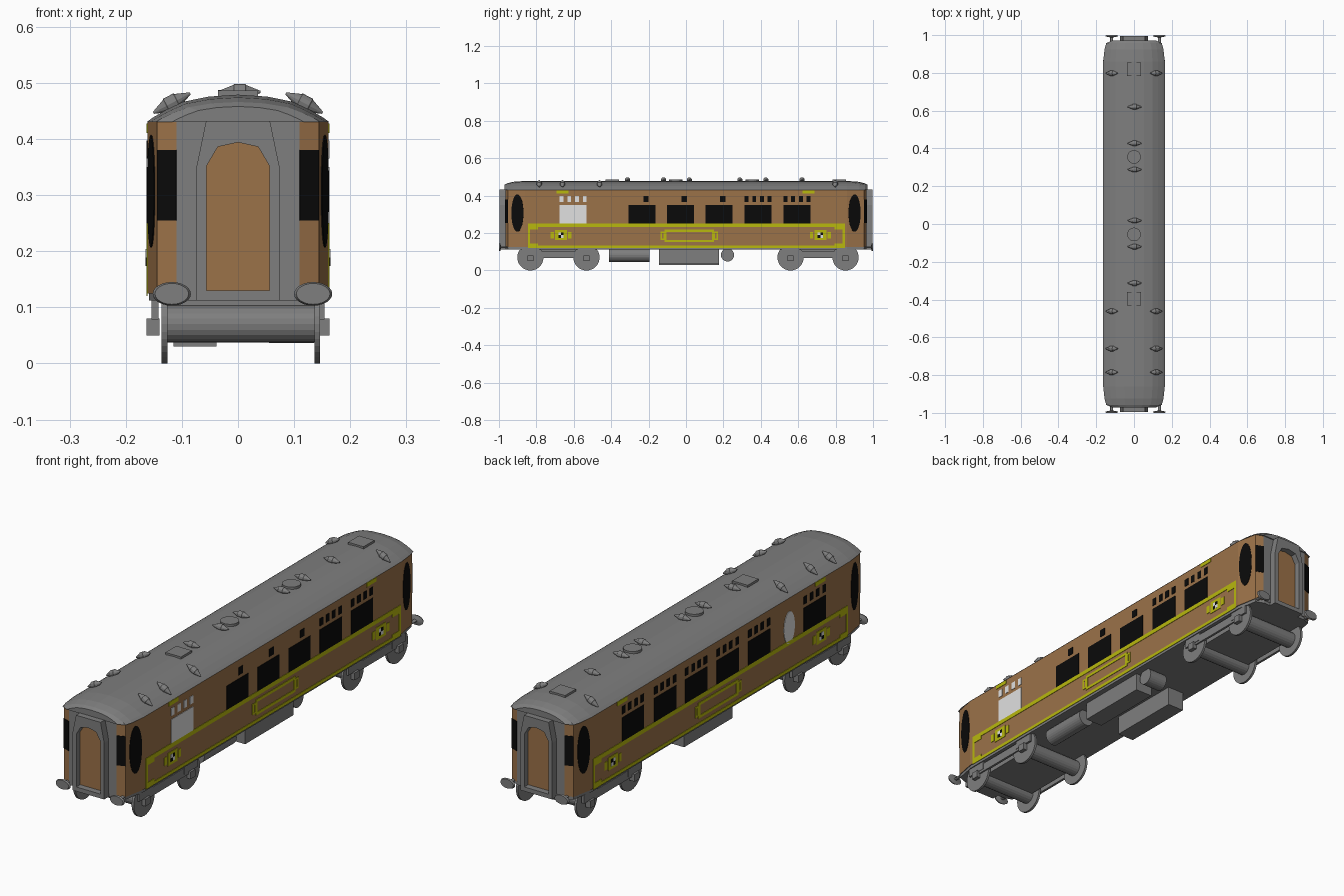
import bpy, bmesh, math
from mathutils import Vector, Matrix

if "Cube" in bpy.data.objects:
    bpy.data.objects.remove(bpy.data.objects["Cube"])


def material(name, rgb):
    m = bpy.data.materials.new(name)
    m.diffuse_color = (*rgb, 1)
    m.use_nodes = True
    m.node_tree.nodes["Principled BSDF"].inputs["Base Color"].default_value = m.diffuse_color
    return m


GREY = material("grey", (0.21, 0.21, 0.21))
BROWN = material("brown", (0.33, 0.168, 0.066))
BLACK = material("black", (0.003, 0.003, 0.003))
YELLOW = material("yellow", (0.48, 0.48, 0.004))
WHITE = material("pale_glass", (0.75, 0.75, 0.75))


def finish(name, bm, *mats):
    bmesh.ops.recalc_face_normals(bm, faces=bm.faces)
    me = bpy.data.meshes.new(name)
    bm.to_mesh(me)
    bm.free()
    for m in mats:
        me.materials.append(m)
    ob = bpy.data.objects.new(name, me)
    bpy.context.collection.objects.link(ob)
    return ob


def add_prism(bm, pts, off):
    a = [bm.verts.new(p) for p in pts]
    b = [bm.verts.new(Vector(p) + Vector(off)) for p in pts]
    n = len(a)
    bm.faces.new(a)
    bm.faces.new(b[::-1])
    for i in range(n):
        bm.faces.new((a[i], a[(i + 1) % n], b[(i + 1) % n], b[i]))


def prisms(name, mat, items):
    bm = bmesh.new()
    for pts, off in items:
        add_prism(bm, pts, off)
    return finish(name, bm, mat)


def box(x0, x1, y0, y1, z0, z1):
    return [(x0, y0, z0), (x0, y1, z0), (x0, y1, z1), (x0, y0, z1)], (x1 - x0, 0, 0)


def side_plates(name, mat, side, rects, t=0.002):
    # thin plates (y0, y1, z0, z1) on one long side
    x = side * 0.1615
    return prisms(name, mat, [box(x, x + side * t, *r) for r in rects])


def lathe(bm, prof, M, n=24):
    # turned part about local x: profile of (x, radius)
    rings = [[bm.verts.new(M @ Vector((x, r * math.cos(2 * math.pi * i / n), r * math.sin(2 * math.pi * i / n))))
              for i in range(n)] for x, r in prof]
    for a, b in zip(rings, rings[1:]):
        for i in range(n):
            bm.faces.new((a[i], a[(i + 1) % n], b[(i + 1) % n], b[i]))
    bm.faces.new(rings[0])
    bm.faces.new(rings[-1])


def mirror4(quarter):
    # quarter plan to full closed outline
    q = quarter
    return ([(x, y) for x, y in q] + [(-x, y) for x, y in q[::-1]]
            + [(-x, -y) for x, y in q] + [(x, -y) for x, y in q[::-1]])


# Body shell: brown sides, grey end centres
A, B, C = (0.1615, 0.862), (0.144, 0.953), (0.11, 0.966)
bm = bmesh.new()
add_prism(bm, [(x, y, 0.125) for x, y in mirror4([A, B, C])], (0, 0, 0.305))
body = finish("body_shell", bm, BROWN, GREY)
for p in body.data.polygons:
    if abs(p.normal.y) > 0.99 or abs(p.normal.z) > 0.9:
        p.material_index = 1
prisms("floor_frame", GREY, [([(x * 0.98, y * 0.998, 0.112) for x, y in mirror4([A, B, C])], (0, 0, 0.014))])

# Roof lofted through cross-sections, drooping at both ends
SECTION = [(1, 0), (0.93, 0.17), (0.78, 0.46), (0.6, 0.74), (0.32, 0.93), (0, 1)]
half = SECTION + [(-x, z) for x, z in SECTION[-2::-1]]
stations = [(0.86, 0.163, 0.479), (0.925, 0.156, 0.474), (0.957, 0.147, 0.466), (0.971, 0.118, 0.458)]
stations = [(-y, w, h) for y, w, h in stations[::-1]] + stations
bm = bmesh.new()
rings = [[bm.verts.new((x * w, y, 0.43 + z * (h - 0.43))) for x, z in half] for y, w, h in stations]
for a, b in zip(rings, rings[1:]):
    for i in range(len(a)):
        j = (i + 1) % len(a)
        bm.faces.new((a[i], a[j], b[j], b[i]))
bm.faces.new(rings[0])
bm.faces.new(rings[-1])
finish("roof", bm, GREY)

# Roof ventilators, round covers and square hatches
bm = bmesh.new()
VENT = [(-0.037, 0.002), (-0.012, 0.012), (-0.01, 0.014), (0.01, 0.014), (0.012, 0.012), (0.037, 0.002)]
for y in (0.62, 0.427, 0.288, 0.018, -0.12, -0.313):
    lathe(bm, VENT, Matrix.Translation((0.003, y, 0.484)), 12)
for y in (0.798, -0.462, -0.66, -0.785):
    for s in (-1, 1):
        lathe(bm, VENT, Matrix.Translation((s * 0.118, y, 0.464)) @ Matrix.Rotation(s * math.radians(28), 4, 'Y'), 12)
finish("roof_ventilators", bm, GREY)
bm = bmesh.new()
for y in (0.355, -0.055):
    lathe(bm, [(0, 0.036), (0.022, 0.036)],
          Matrix.Translation((0, y, 0.465)) @ Matrix.Rotation(-math.pi / 2, 4, 'Y'))
finish("roof_round_covers", bm, GREY)
prisms("roof_hatches", GREY, [box(-0.036, 0.036, y - 0.036, y + 0.036, 0.465, 0.486) for y in (0.82, -0.395)])


def quad(y0, y1):
    # four small top lights above a window
    step = (y1 - y0 - 0.021) / 3
    return [(y0 + i * step, y0 + i * step + 0.021, 0.365, 0.397) for i in range(4)]


def single(y0, y1):
    c = (y0 + y1) / 2 + 0.02
    return [(c - 0.014, c + 0.014, 0.365, 0.397)]


def frame(y0, y1, z0, z1, t):
    return [(y0, y1, z1 - t, z1), (y0, y1, z0, z0 + t), (y0, y0 + t, z0 + t, z1 - t), (y1 - t, y1, z0 + t, z1 - t)]


def window(y0):
    return (y0, y0 + 0.145, 0.25, 0.35)


# Right side windows
wins = []
for y, lights in ((-0.307, single), (-0.102, single), (0.104, single), (0.313, quad), (0.521, quad)):
    wins += [window(y)] + lights(y, y + 0.145)
side_plates("right_windows", BLACK, 1, wins)
side_plates("right_frosted_window", WHITE, 1, [window(-0.676)] + quad(-0.676, -0.531))

# Left side windows and oval frosted window
wins = []
for y in (0.512, 0.297, 0.092, -0.118, -0.328, -0.697):
    wins += [window(y)] + quad(y, y + 0.145)
side_plates("left_windows", BLACK, -1, wins)
ring = [math.tau * i / 28 for i in range(28)]
prisms("left_oval_window", WHITE,
       [([(-0.1615, -0.455 + 0.036 * math.cos(a), 0.305 + 0.068 * math.sin(a)) for a in ring], (-0.002, 0, 0))])

# Yellow lining, centre plaque and emblems on both sides
for s, label in ((1, "right"), (-1, "left")):
    lines = [(-0.845, 0.85, 0.232, 0.25), (-0.845, 0.85, 0.12, 0.134),
             (-0.845, -0.833, 0.134, 0.232), (0.838, 0.85, 0.134, 0.232)]
    for y0, y1 in ((-0.833, -0.79), (0.795, 0.838)):
        lines += [(y0, y1, 0.218, 0.232), (y0, y1, 0.134, 0.145)]
    lines += [(-0.693, -0.628, 0.411, 0.428), (0.623, 0.688, 0.411, 0.428)]
    lines += frame(-0.115, 0.15, 0.152, 0.218, 0.012)
    lines += frame(-0.136, -0.113, 0.162, 0.208, 0.008) + frame(0.148, 0.17, 0.162, 0.208, 0.008)
    whites, blacks = [], []
    for c in (-0.668, 0.718):
        lines += [(c - 0.032, c + 0.032, 0.162, 0.216), (c - 0.056, c - 0.038, 0.172, 0.206),
                  (c + 0.038, c + 0.056, 0.172, 0.206)]
        whites += [(c - 0.014, c, 0.189, 0.204), (c, c + 0.014, 0.174, 0.189)]
        blacks += [(c, c + 0.014, 0.189, 0.204), (c - 0.014, c, 0.174, 0.189)]
    side_plates(label + "_yellow_lining", YELLOW, s, lines)
    side_plates(label + "_emblem_light", WHITE, s, whites, 0.003)
    side_plates(label + "_emblem_dark", BLACK, s, blacks, 0.003)

# Ends: oval door windows, corner windows, gangway frame, door, buffers
ovals, corners, doors = [], [], []
d = (Vector(B) - Vector(A)).normalized()
c = Vector(A).lerp(Vector(B), 0.43)
OUTER = [(0.074, 0.112), (0.074, 0.35), (0.057, 0.432), (0, 0.432), (-0.057, 0.432), (-0.074, 0.35), (-0.074, 0.112)]
INNER = [(0.056, 0.13), (0.056, 0.352), (0.036, 0.386), (0, 0.394), (-0.036, 0.386), (-0.056, 0.352), (-0.056, 0.13)]
gang, buf = bmesh.new(), bmesh.new()
for sy in (-1, 1):
    for sx in (-1, 1):
        ovals.append(([(sx * (c.x + d.x * 0.033 * math.cos(a)), sy * (c.y + d.y * 0.033 * math.cos(a)),
                        0.307 + 0.1 * math.sin(a)) for a in ring], (sx * 0.002, sy * 0.0004, 0)))
        corners.append(([(sx * B[0], sy * B[1], 0.255), (sx * C[0], sy * C[1], 0.255),
                         (sx * C[0], sy * C[1], 0.38), (sx * B[0], sy * B[1], 0.38)], (sx * 0.0007, sy * 0.002, 0)))
        # oval buffer head on a rod
        M = (Matrix.Translation((sx * 0.126 + 0.008, sy * 0.9, 0.124))
             @ Matrix.Rotation(sy * math.pi / 2, 4, 'Z') @ Matrix.Diagonal((1, 1, 0.62, 1)))
        lathe(buf, [(0, 0.008), (0.088, 0.008), (0.093, 0.034), (0.1, 0.03)], M)
    doors.append(([(x, sy * 0.966, z) for x, z in INNER], (0, sy * 0.004, 0)))
    loops = [[gang.verts.new((x, sy * y, z)) for x, z in prof]
             for prof, y in ((OUTER, 0.964), (OUTER, 0.996), (INNER, 0.996), (INNER, 0.964))]
    for k in range(4):
        a, b = loops[k], loops[(k + 1) % 4]
        for i in range(7):
            gang.faces.new((a[i], a[(i + 1) % 7], b[(i + 1) % 7], b[i]))
prisms("oval_door_windows", BLACK, ovals)
prisms("corner_windows", BLACK, corners)
prisms("end_doors", BROWN, doors)
finish("gangway_frames", gang, GREY)
finish("buffers", buf, GREY)

# Bogies: wheels on thick axles, side frames and axle boxes
wheels, frames = bmesh.new(), []
for y0, y1 in ((-0.832, -0.532), (0.559, 0.853)):
    for y in (y0, y1):
        M = Matrix.Translation((0.005, y, 0.07))
        for s in (-1, 1):
            lathe(wheels, [(s * 0.131, 0.07), (s * 0.141, 0.07)], M, 32)
            frames.append(box(s * 0.14, s * 0.163, y - 0.016, y + 0.016, 0.05, 0.08))
            frames.append(box(s * 0.142, s * 0.154, y - 0.045, y + 0.045, 0.078, 0.113))
        lathe(wheels, [(-0.131, 0.033), (0.131, 0.033)], M, 20)
    frames.append(box(-0.12, 0.125, y0, y1, 0.066, 0.113))
    for s in (-1, 1):
        frames.append(box(s * 0.142, s * 0.152, y0, y1, 0.068, 0.104))
finish("wheels_and_axles", wheels, GREY)
prisms("bogie_frames", GREY, frames)

# Underfloor equipment boxes and tanks
prisms("equipment_boxes", GREY, [box(-0.115, -0.038, -0.145, 0.177, 0.03, 0.113),
                                 box(0.055, 0.135, -0.145, 0.177, 0.036, 0.113)])
bm = bmesh.new()
lathe(bm, [(-0.108, 0.036), (0.108, 0.036)],
      Matrix.Translation((0.095, -0.303, 0.082)) @ Matrix.Rotation(math.pi / 2, 4, 'Z'))
lathe(bm, [(0.04, 0.035), (0.125, 0.035)], Matrix.Translation((0, 0.222, 0.083)))
finish("underfloor_tanks", bm, GREY)
